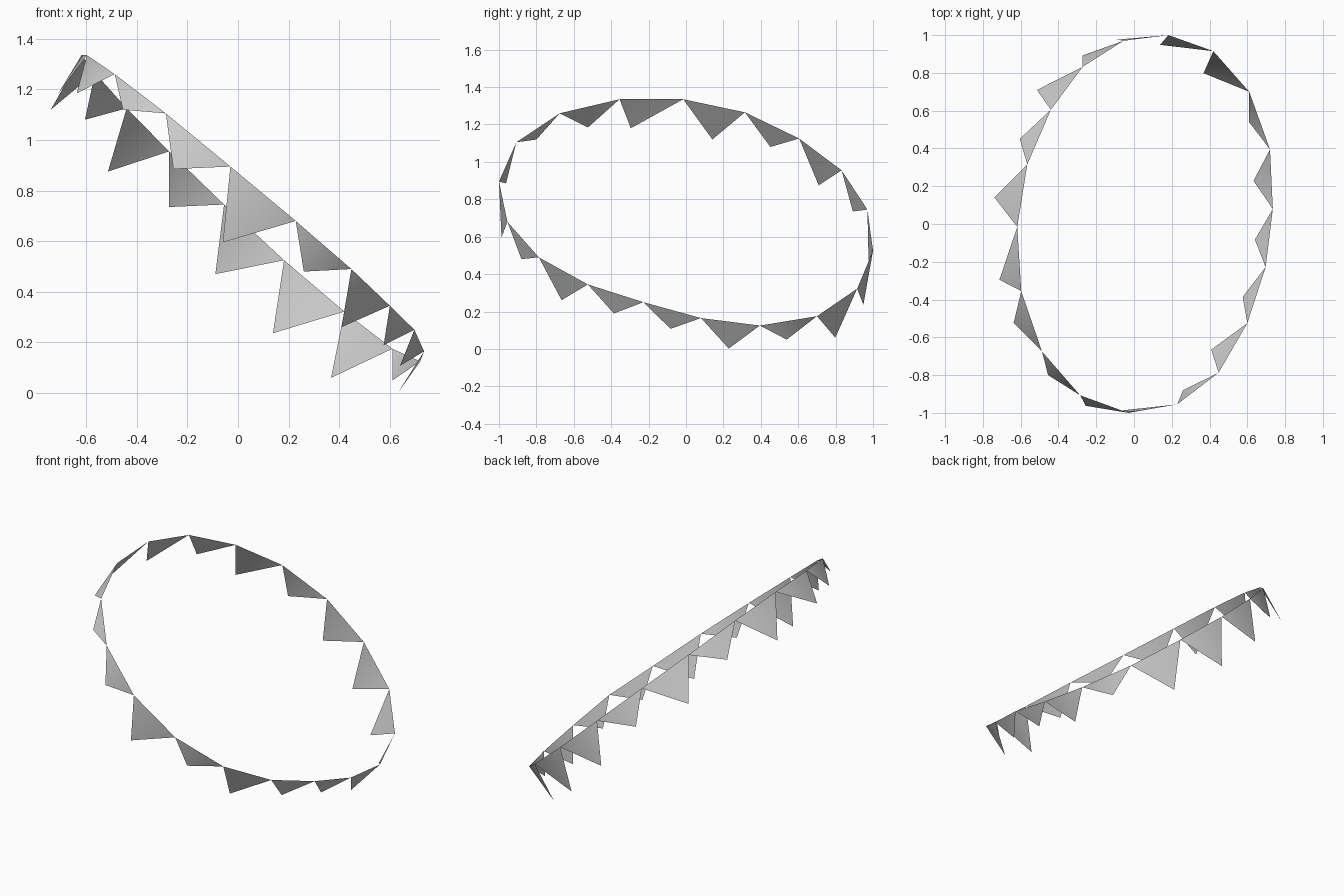
import bpy
import bmesh
from mathutils import Vector

cube = bpy.data.objects.get("Cube")
if cube:
    bpy.data.objects.remove(cube, do_unlink=True)

# Plain grey cloth
cloth = bpy.data.materials.new("grey cloth")
cloth.use_nodes = True
grey = (0.6, 0.6, 0.6, 1.0)
cloth.diffuse_color = grey
cloth.node_tree.nodes["Principled BSDF"].inputs["Base Color"].default_value = grey

# Path of the tilted, slightly bowed loop: the corners where pennants meet
path = [
    (-0.618, -0.015, 1.335), (-0.565, 0.315, 1.265), (-0.44, 0.605, 1.125),
    (-0.272, 0.832, 0.955), (-0.055, 0.97, 0.745), (0.182, 1.0, 0.525),
    (0.42, 0.915, 0.322), (0.61, 0.70, 0.175), (0.72, 0.395, 0.125),
    (0.735, 0.08, 0.165), (0.697, -0.228, 0.25), (0.60, -0.525, 0.345),
    (0.448, -0.787, 0.49), (0.228, -0.955, 0.68), (-0.03, -1.0, 0.895),
    (-0.285, -0.907, 1.105), (-0.487, -0.675, 1.26), (-0.597, -0.355, 1.335),
]

# How far each pennant tip hangs from the middle of its top edge (x, z)
hang = [
    (-0.148, -0.18), (-0.102, -0.115), (-0.158, -0.165), (-0.110, -0.115),
    (-0.153, -0.165), (-0.163, -0.187), (-0.147, -0.188), (-0.055, -0.10),
    (-0.095, -0.143), (-0.076, -0.10), (-0.073, -0.108), (-0.115, -0.157),
    (-0.078, -0.105), (-0.159, -0.192), (-0.098, -0.115), (-0.069, -0.063),
    (-0.095, -0.113), (-0.105, -0.155),
]

# Bunting: triangles joined corner to corner around the loop
bm = bmesh.new()
corners = [bm.verts.new(p) for p in path]
count = len(corners)
for i, (dx, dz) in enumerate(hang):
    a, b = corners[i], corners[(i + 1) % count]
    swing = -0.11 if i == count - 1 else -0.009  # last pennant is blown aside
    tip = bm.verts.new((a.co + b.co) / 2 + Vector((dx, swing, dz)))
    bm.faces.new((a, b, tip)).smooth = True

mesh = bpy.data.meshes.new("pennant_loop")
bm.to_mesh(mesh)
bm.free()
mesh.materials.append(cloth)
bunting = bpy.data.objects.new("pennant_loop", mesh)
bpy.context.collection.objects.link(bunting)
